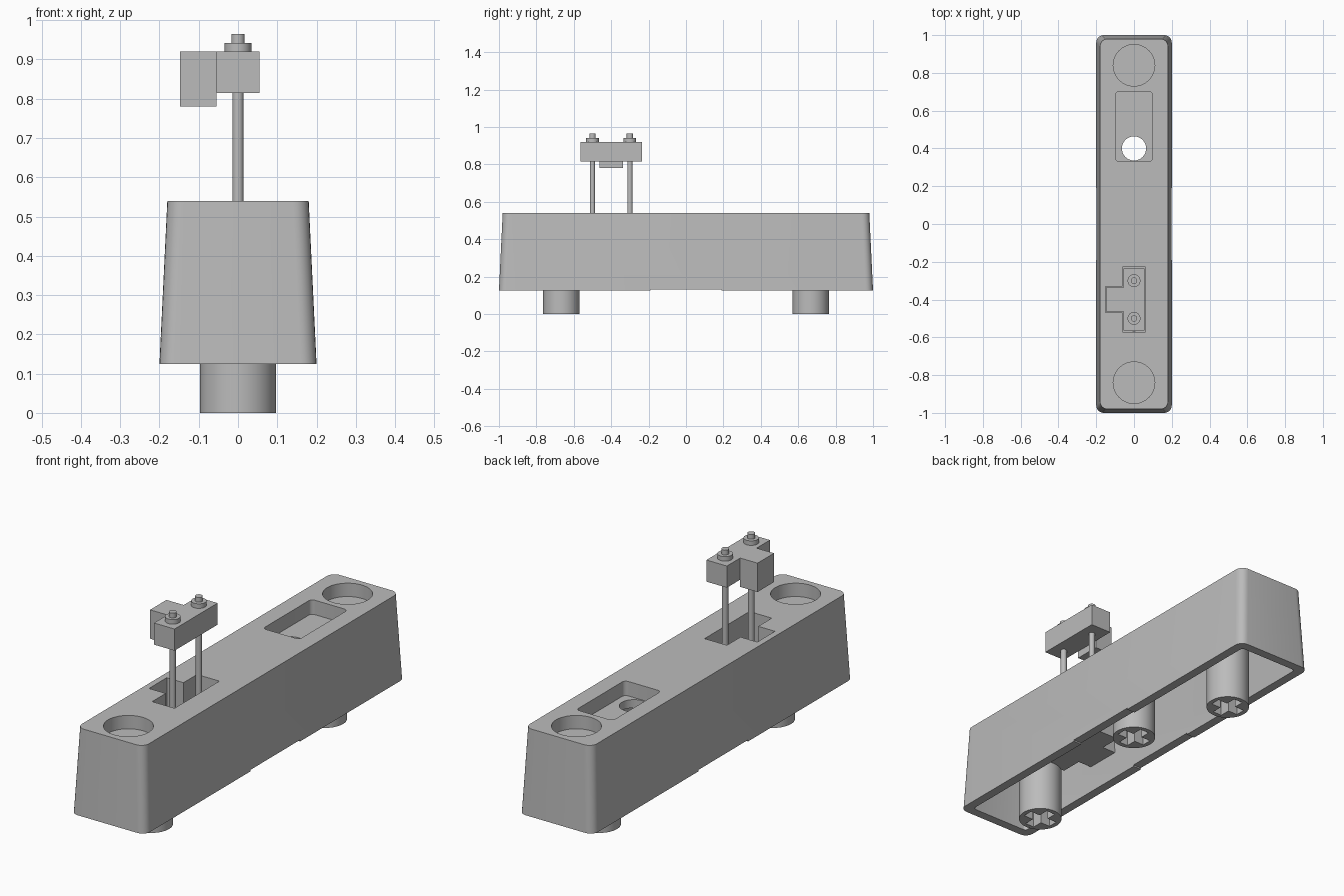
import bpy, bmesh
from math import cos, sin, pi, radians

if "Cube" in bpy.data.objects:
    bpy.data.objects.remove(bpy.data.objects["Cube"])

grey = bpy.data.materials.new("light_grey")
grey.diffuse_color = (0.5, 0.5, 0.5, 1)
grey.use_nodes = True
grey.node_tree.nodes["Principled BSDF"].inputs["Base Color"].default_value = (0.5, 0.5, 0.5, 1)


def circle(x, y, r, n=48):
    return [(x + r * cos(2 * pi * i / n), y + r * sin(2 * pi * i / n)) for i in range(n)]


def rounded(hx, hy, r, cy=0, n=6):
    """Rounded rectangle outline with half sizes hx, hy."""
    pts = []
    for k, (sx, sy) in enumerate([(1, 1), (-1, 1), (-1, -1), (1, -1)]):
        for i in range(n + 1):
            a = (k + i / n) * pi / 2
            pts.append((sx * (hx - r) + r * cos(a), cy + sy * (hy - r) + r * sin(a)))
    return pts


def rect(x0, x1, y0, y1):
    return [(x0, y0), (x1, y0), (x1, y1), (x0, y1)]


def tee(g):
    """T outline of the contact socket, grown by g."""
    x0, x1, xw = -0.06 - g, 0.06 + g, -0.15 - g
    h, w, c = 0.172 + g, 0.068 + g, -0.4
    return [(x0, c - h), (x1, c - h), (x1, c + h), (x0, c + h),
            (x0, c + w), (xw, c + w), (xw, c - w), (x0, c - w)]


def plus(y, r, w):
    return [(w, y - r), (w, y - w), (r, y - w), (r, y + w), (w, y + w), (w, y + r),
            (-w, y + r), (-w, y + w), (-r, y + w), (-r, y - w), (-w, y - w), (-w, y - r)]


def prism(name, low, z0, z1, high=None):
    """Solid between outline low at z0 and outline high at z1."""
    bm = bmesh.new()
    a = [bm.verts.new((x, y, z0)) for x, y in low]
    b = [bm.verts.new((x, y, z1)) for x, y in (high or low)]
    bm.faces.new(a[::-1])
    bm.faces.new(b)
    for i in range(len(a)):
        j = (i + 1) % len(a)
        bm.faces.new((a[i], a[j], b[j], b[i]))
    bmesh.ops.recalc_face_normals(bm, faces=bm.faces)
    mesh = bpy.data.meshes.new(name)
    bm.to_mesh(mesh)
    bm.free()
    mesh.materials.append(grey)
    obj = bpy.data.objects.new(name, mesh)
    bpy.context.collection.objects.link(obj)
    return obj


def carve(obj, steps):
    """Apply (operation, helper solid) pairs in order, then drop the helpers."""
    for op, tool in steps:
        tool.hide_render = True
        mod = obj.modifiers.new(tool.name, "BOOLEAN")
        mod.operation, mod.object, mod.solver = op, tool, "EXACT"
    bpy.context.view_layer.update()
    graph = bpy.context.evaluated_depsgraph_get()
    mesh = bpy.data.meshes.new_from_object(obj.evaluated_get(graph))
    obj.modifiers.clear()
    obj.data = mesh
    for op, tool in steps:
        bpy.data.objects.remove(tool)


TOP, BASE, CEILING = 0.54, 0.125, 0.43
parts = []

# Tapered hollow housing with wells, tray and contact socket
body = prism("housing", rounded(0.2, 1, 0.04), BASE, TOP, rounded(0.18, 0.98, 0.04))
cut, add = "DIFFERENCE", "UNION"
steps = [
    (cut, prism("cavity", rounded(0.157, 0.957, 0.015), BASE - 0.01, CEILING,
                rounded(0.14, 0.94, 0.015))),
    (add, prism("socket_box", tee(0.018), 0.25, 0.5)),
    (cut, prism("socket_hole", tee(0), 0.27, 0.6)),
    (cut, prism("tray", rounded(0.098, 0.186, 0.02, 0.516), 0.47, 0.6)),
    (cut, prism("tray_hole", circle(0, 0.4, 0.064), 0.4, 0.5)),
    (cut, prism("rim_notch", rect(-0.3, 0.3, -0.19, 0.19), 0.1, BASE + 0.007)),
]
for s in (-1, 1):
    steps.append((cut, prism("well", circle(0, s * 0.84, 0.11), 0.475, 0.6)))
carve(body, steps)
parts.append(body)

# Posts underneath with cross sockets
for name, y, z in (("front_post", -0.667, 0), ("middle_post", 0, 0.135), ("back_post", 0.667, 0)):
    post = prism(name, circle(0, y, 0.097), z, CEILING + 0.01)
    carve(post, [(cut, prism("cross", plus(y, 0.075, 0.024), z - 0.05, z + 0.13))])
    parts.append(post)

# Raised contact block with side wing
parts.append(prism("contact_block", rect(-0.055, 0.055, -0.565, -0.235), 0.815, 0.92))
parts.append(prism("contact_wing", rect(-0.148, -0.055, -0.463, -0.337), 0.78, 0.92))

# Contact rods with collars and tips
for side, y in (("front", -0.5), ("back", -0.3)):
    parts.append(prism(side + "_rod", circle(0, y, 0.014, 24), 0.27, 0.82))
    parts.append(prism(side + "_collar", circle(0, y, 0.034, 32), 0.92, 0.942))
    parts.append(prism(side + "_tip", circle(0, y, 0.017, 24), 0.942, 0.965))

for obj in bpy.context.selected_objects:
    obj.select_set(False)
for obj in parts:
    obj.select_set(True)
bpy.context.view_layer.objects.active = body
bpy.ops.object.shade_smooth_by_angle(angle=radians(30))
